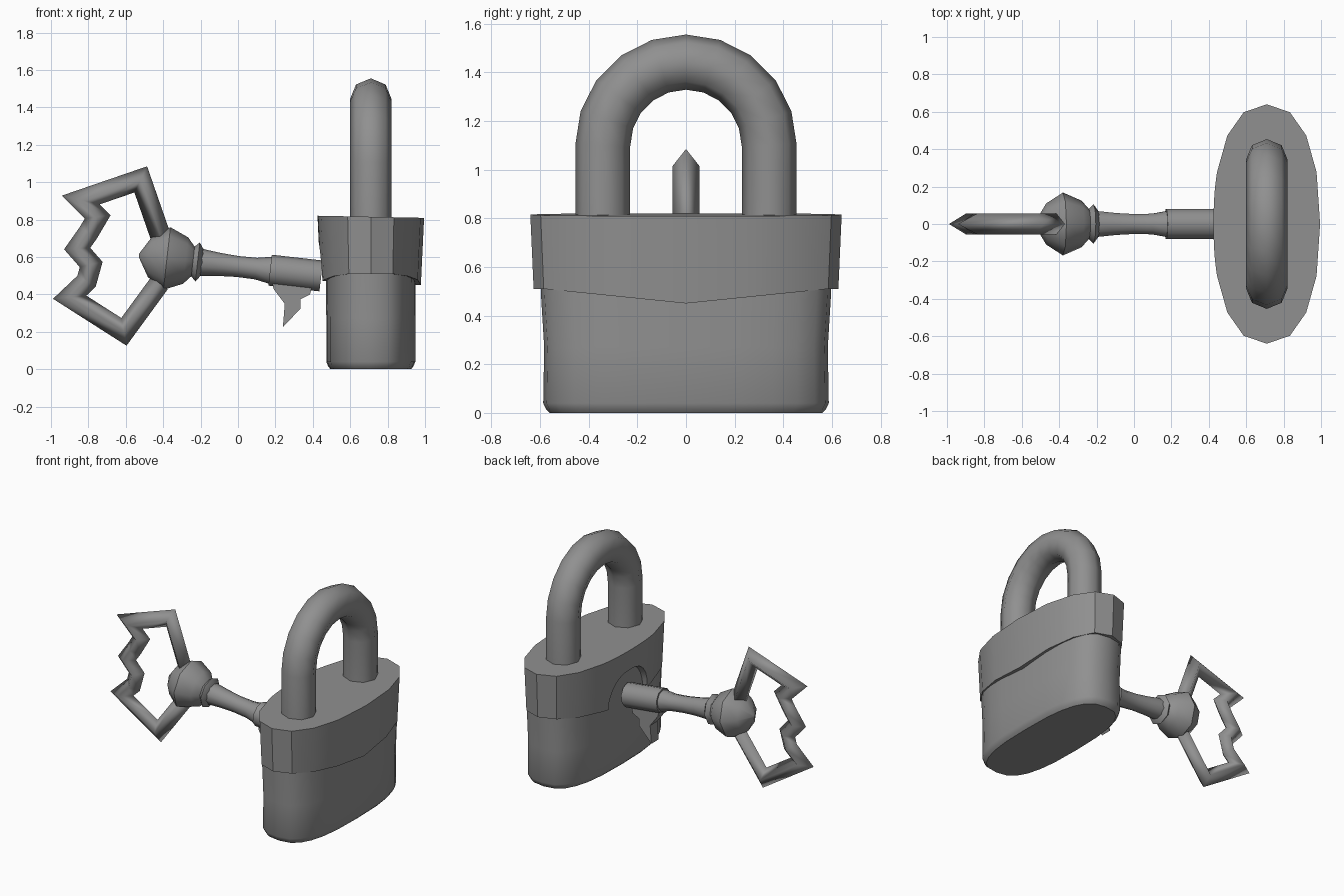
import bpy, bmesh, math
from mathutils import Vector

if "Cube" in bpy.data.objects:
    bpy.data.objects.remove(bpy.data.objects["Cube"])

GREY = (0.28, 0.28, 0.28, 1)
metal = bpy.data.materials.new("grey metal")
metal.use_nodes = True
metal.diffuse_color = GREY
metal.node_tree.nodes["Principled BSDF"].inputs["Base Color"].default_value = GREY

LOCK_X = 0.71


def loft(name, rings, angle=35):
    """Skin a stack of equal rings and cap both ends."""
    bm = bmesh.new()
    loops = [[bm.verts.new(p) for p in ring] for ring in rings]
    for a, b in zip(loops, loops[1:]):
        for i in range(len(a)):
            j = (i + 1) % len(a)
            bm.faces.new((a[i], a[j], b[j], b[i]))
    bm.faces.new(loops[0])
    bm.faces.new(loops[-1])
    bmesh.ops.recalc_face_normals(bm, faces=bm.faces)
    mesh = bpy.data.meshes.new(name)
    bm.to_mesh(mesh)
    bm.free()
    mesh.materials.append(metal)
    obj = bpy.data.objects.new(name, mesh)
    bpy.context.collection.objects.link(obj)
    bpy.ops.object.select_all(action='DESELECT')
    obj.select_set(True)
    bpy.context.view_layer.objects.active = obj
    bpy.ops.object.shade_smooth_by_angle(angle=math.radians(angle))
    return obj


def sweep(name, path, normal, radius, sides, angle):
    """Tube with mitred corners along a path lying in one plane."""
    path = [Vector(p) for p in path]
    normal = Vector(normal)
    rings = []
    for i, p in enumerate(path):
        before = (p - path[i - 1]).normalized() if i else None
        after = (path[i + 1] - p).normalized() if i + 1 < len(path) else None
        before, after = before or after, after or before
        tangent = (before + after).normalized()
        side = tangent.cross(normal) / max(tangent.dot(after), 0.3)
        turns = [math.tau * k / sides for k in range(sides)]
        rings.append([p + radius * (side * math.cos(t) + normal * math.sin(t))
                      for t in turns])
    return loft(name, rings, angle)


def oval_point(a, b, n, t):
    c, s = math.cos(t), math.sin(t)
    return (math.copysign(a * abs(c) ** (2 / n), c),
            math.copysign(b * abs(s) ** (2 / n), s))


# Lower body: rounded oval block with a chamfered base
def body_ring(z, a, b):
    pts = [oval_point(a, b, 2.8, math.tau * k / 24) for k in range(24)]
    return [(LOCK_X + x, y, z) for x, y in pts]


loft("lock_body", [body_ring(*r) for r in (
    (0, 0.215, 0.56), (0.015, 0.228, 0.575), (0.04, 0.238, 0.587),
    (0.27, 0.238, 0.583), (0.5, 0.24, 0.597), (0.79, 0.24, 0.597))])

# Upper collar: flared oval band with a dipped lower edge and a key arch
A, B, N, ARCH = 0.285, 0.64, 2.3, 0.22
outline = [oval_point(A, B, N, math.tau * k / 16) for k in range(-7, 8)]
for k in range(13):
    y = ARCH * math.cos(math.pi * k / 12)
    outline.append((-A * (1 - (abs(y) / B) ** N) ** (1 / N), y))


def lower_edge(x, y):
    z = 0.45 + 0.06 * min(1, abs(y) / 0.6)
    if x < 0 and abs(y) < ARCH:
        z += 0.23 * math.sqrt(1 - (y / ARCH) ** 2)
    return z


top, rim, lip, core = [], [], [], []
for x, y in outline:
    z = lower_edge(x, y)
    drop = (0.815 - z) / 0.36
    top.append((LOCK_X + x, y, 0.815 - 0.02 * x))
    rim.append((LOCK_X + x * (1 - 0.06 * drop), y * (1 - 0.025 * drop), z))
    lip.append((LOCK_X + x * 0.78, y * 0.85, z))
    core.append((LOCK_X + x * 0.78, y * 0.85, 0.78))
loft("lock_collar", [top, rim, lip, core])

# Shackle: half-circle arch on two straight legs
arch = [(LOCK_X, 0.342 * math.cos(math.pi * k / 10),
         1.1 + 0.342 * math.sin(math.pi * k / 10)) for k in range(11)]
sweep("shackle", [(LOCK_X, 0.342, 0.75)] + arch + [(LOCK_X, -0.342, 0.75)],
      (1, 0, 0), 0.112, 8, 50)

# Key: turned parts along a slightly tilted axis
ORIGIN = Vector((-0.38, 0, 0.592))
AXIS = Vector((1, 0, -0.113)).normalized()
UP = AXIS.cross(Vector((0, -1, 0)))


def turned(name, profile, sides, angle):
    rings = []
    for s, r in profile:
        turns = [math.tau * k / sides for k in range(sides)]
        rings.append([ORIGIN + AXIS * s + r * (UP * math.cos(t) + Vector((0, math.sin(t), 0)))
                      for t in turns])
    return loft(name, rings, angle)


turned("key_ball", [(-0.15, 0.01), (-0.09, 0.11), (0, 0.168), (0.1, 0.125),
                    (0.14, 0.08), (0.165, 0.105), (0.19, 0.07)], 8, 50)
turned("key_stem", [(0.15, 0.075), (0.19, 0.072), (0.28, 0.062), (0.38, 0.056),
                    (0.48, 0.058), (0.57, 0.075)], 10, 45)
turned("key_barrel", [(0.555, 0.083), (0.83, 0.083)], 10, 45)

# Key bow: jagged diamond-section frame
bow = [(-0.40, 0.67), (-0.52, 1.015), (-0.84, 0.905), (-0.75, 0.815), (-0.8, 0.73),
       (-0.86, 0.645), (-0.785, 0.56), (-0.81, 0.47), (-0.9, 0.385),
       (-0.61, 0.2), (-0.42, 0.46)]
sweep("key_bow", [(x, 0, z) for x, z in bow], (0, 1, 0), 0.055, 4, 100)

# Key bit: jagged tooth under the barrel
bit = [(0.18, 0.48), (0.19, 0.43), (0.25, 0.35), (0.24, 0.225), (0.335, 0.325),
       (0.335, 0.375), (0.385, 0.4), (0.4, 0.46)]
loft("key_bit", [[(x, y, z) for x, z in bit] for y in (-0.04, 0.04)])
